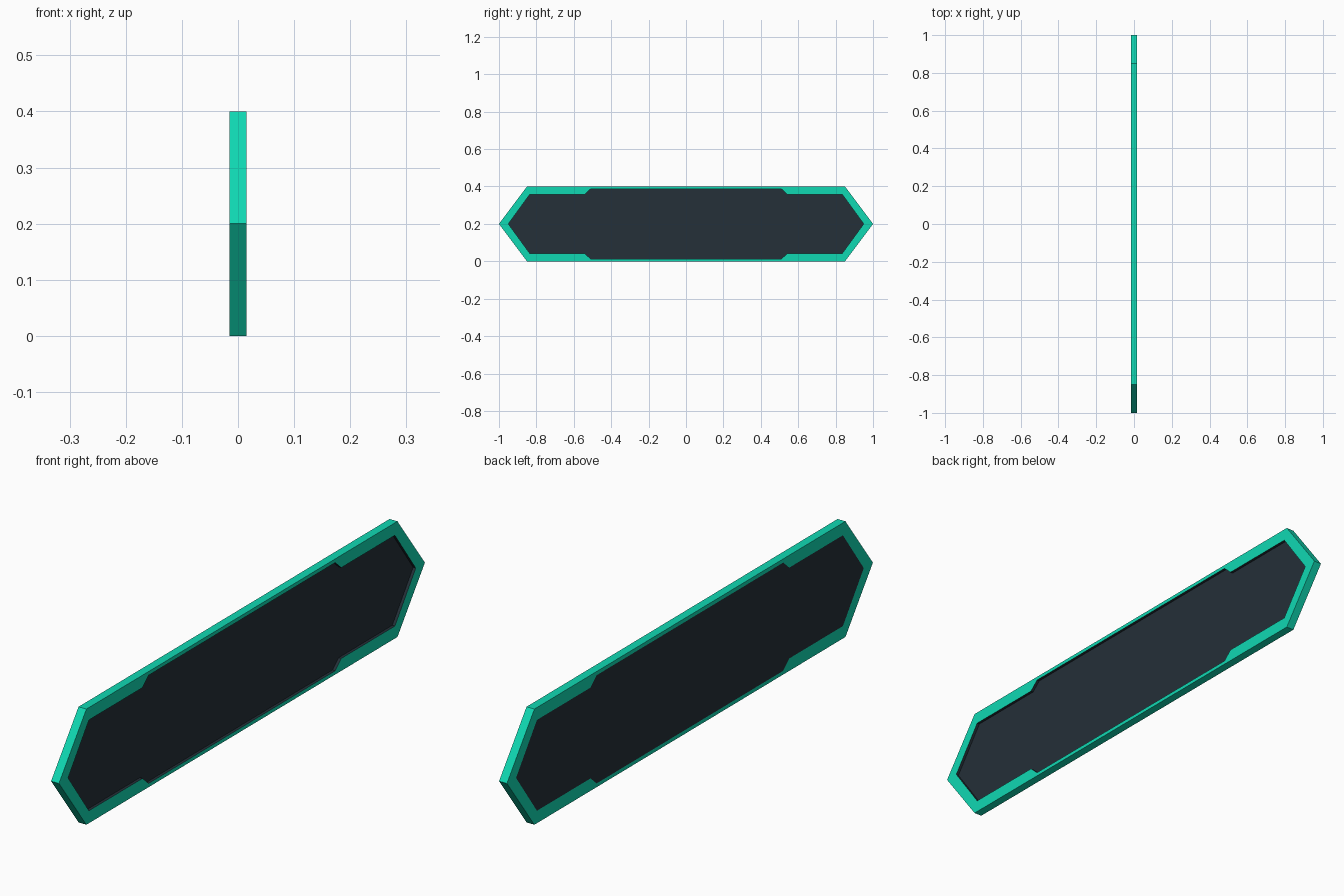
import bpy, bmesh

if "Cube" in bpy.data.objects:
    bpy.data.objects.remove(bpy.data.objects["Cube"])

HALF = 0.015      # half thickness of the plate
FLOOR = 0.005     # recessed panel surface on the +x side
MID = 0.2         # height of the centre line


def material(name, rgb):
    m = bpy.data.materials.new(name)
    m.diffuse_color = (*rgb, 1)
    m.use_nodes = True
    m.node_tree.nodes["Principled BSDF"].inputs["Base Color"].default_value = m.diffuse_color
    return m


def outline(quarter):
    """Mirror a quarter profile (tip first, y >= 0, height above MID) into a closed loop."""
    top = quarter + [(-y, h) for y, h in reversed(quarter)]
    bottom = [(y, -h) for y, h in reversed(top[1:-1])]
    return [(y, MID + h) for y, h in top + bottom]


def loop_verts(bm, pts, x):
    return [bm.verts.new((x, y, z)) for y, z in pts]


def loop_edges(bm, vs):
    return [bm.edges.new((a, b)) for a, b in zip(vs, vs[1:] + vs[:1])]


def walls(bm, a, b):
    for i in range(len(a)):
        j = (i + 1) % len(a)
        bm.faces.new((a[i], a[j], b[j], b[i]))


def finish(bm, name, mat):
    me = bpy.data.meshes.new(name)
    bm.to_mesh(me)
    bm.free()
    me.materials.append(mat)
    ob = bpy.data.objects.new(name, me)
    bpy.context.collection.objects.link(ob)


teal = material("teal", (0.005, 0.69, 0.45))
slate = material("dark slate", (0.018, 0.029, 0.040))

outer = outline([(1.0, 0.0), (0.85, 0.2)])
inner = outline([(0.95, 0.0), (0.836, 0.157), (0.543, 0.157), (0.51, 0.187)])

# Hexagonal frame: ring on both sides plus the outer rim
bm = bmesh.new()
rims = []
for x in (-HALF, HALF):
    o, i = loop_verts(bm, outer, x), loop_verts(bm, inner, x)
    edges = loop_edges(bm, o) + loop_edges(bm, i)
    bmesh.ops.triangle_fill(bm, edges=edges, use_beauty=True, normal=(1, 0, 0))
    rims.append(o)
walls(bm, *rims)
bmesh.ops.recalc_face_normals(bm, faces=bm.faces)
for f in bm.faces:   # make every face point away from the plate centre
    n, c = f.normal, f.calc_center_median()
    out = n.x * c.x if abs(n.x) > 0.5 else n.y * c.y + n.z * (c.z - MID)
    if out < 0:
        f.normal_flip()
finish(bm, "frame", teal)

# Dark panel: flush on the -x side, recessed with low walls on the +x side
bm = bmesh.new()
back = loop_verts(bm, inner, -HALF)
floor = loop_verts(bm, inner, FLOOR)
lip = loop_verts(bm, inner, HALF)
bm.faces.new(list(reversed(back)))
bm.faces.new(floor)
walls(bm, floor, lip)
bm.normal_update()
for f in bm.faces:
    n, c = f.normal, f.calc_center_median()
    if abs(n.x) > 0.5:
        wrong = n.x * c.x < 0
    else:            # recess walls face inward
        wrong = n.y * c.y + n.z * (c.z - MID) > 0
    if wrong:
        f.normal_flip()
finish(bm, "panel", slate)
